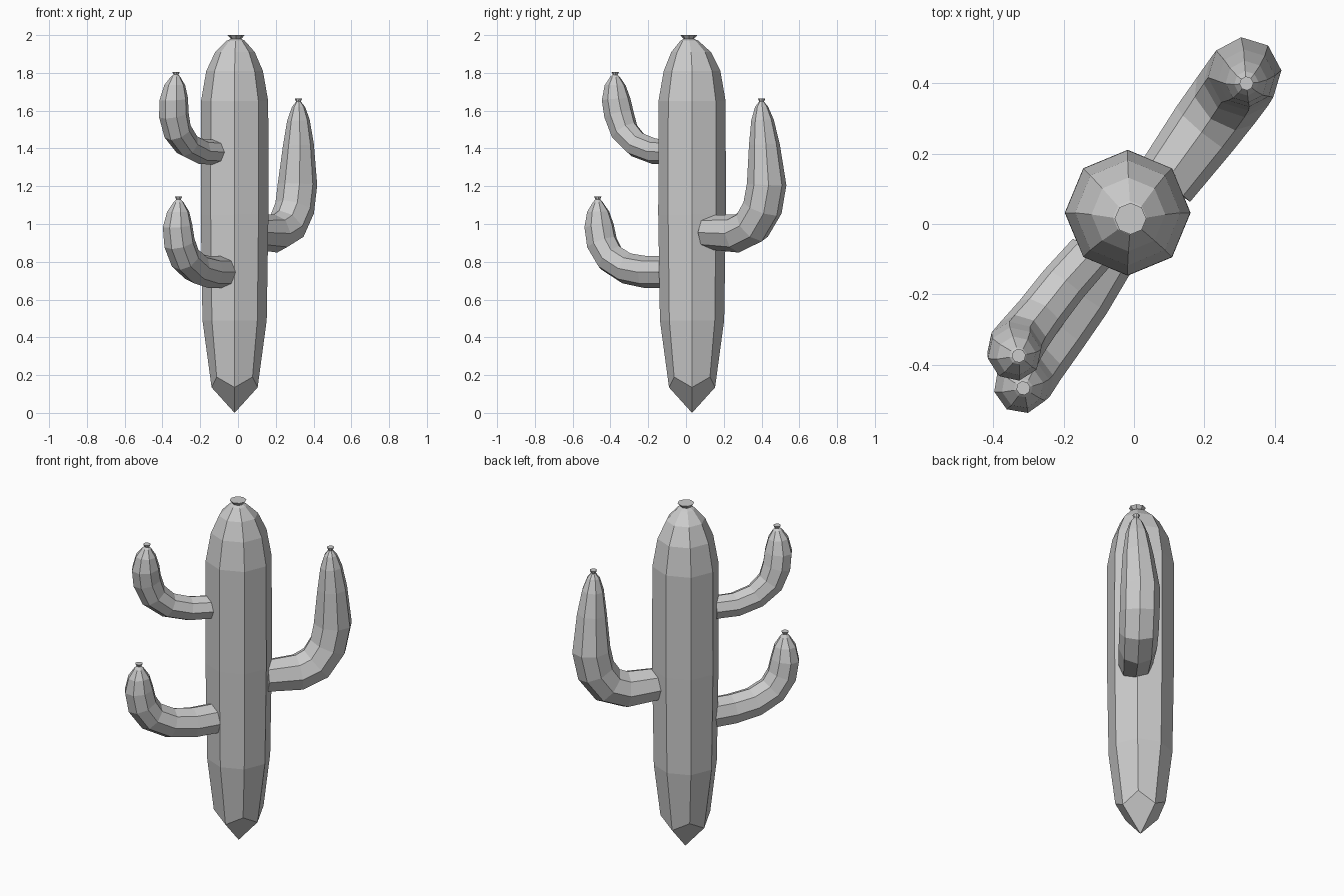
import bpy, bmesh, math
from mathutils import Vector

if "Cube" in bpy.data.objects:
    bpy.data.objects.remove(bpy.data.objects["Cube"])

SIDES = 8


def loft(bm, path, side, upright=False):
    """Skin octagonal rings along (x, y, z, radius) points; returns the rings."""
    pts = [Vector(p[:3]) for p in path]
    rings = []
    for i, p in enumerate(pts):
        a, b = pts[max(i - 1, 0)], pts[min(i + 1, len(pts) - 1)]
        t = Vector((0, 0, 1)) if upright else (b - a).normalized()
        n = t.cross(side).normalized()
        ring = []
        for k in range(SIDES):
            ang = 2 * math.pi * k / SIDES
            ring.append(bm.verts.new(p + path[i][3] * (math.cos(ang) * side + math.sin(ang) * n)))
        rings.append(ring)
    for r0, r1 in zip(rings, rings[1:]):
        for k in range(SIDES):
            j = (k + 1) % SIDES
            bm.faces.new((r0[k], r0[j], r1[j], r1[k]))
    bm.faces.new(rings[-1])
    return rings


def finish(bm, name):
    bmesh.ops.recalc_face_normals(bm, faces=bm.faces)
    me = bpy.data.meshes.new(name)
    bm.to_mesh(me)
    bm.free()
    bpy.context.collection.objects.link(bpy.data.objects.new(name, me))


# Trunk: tapered octagonal column with domed top and small flared crown
cx, cy = -0.018, 0.032
trunk = [(cx, cy, 0.135, 0.122), (cx, cy, 0.49, 0.17), (cx, cy, 1.05, 0.179),
         (cx, cy, 1.65, 0.178), (cx, cy, 1.81, 0.150), (-0.016, 0.027, 1.91, 0.105),
         (-0.012, 0.018, 1.97, 0.048), (-0.01, 0.015, 1.98, 0.028), (-0.01, 0.015, 2.0, 0.045)]
bm = bmesh.new()
base = loft(bm, trunk, Vector((1, 0, 0)), upright=True)[0]
# Pointed foot: four quads, the diagonal corners sit higher and wider
for v in base[1::2]:
    v.co.x = cx + (v.co.x - cx) * 1.1
    v.co.y = cy + (v.co.y - cy) * 1.1
    v.co.z = 0.19
tip = bm.verts.new((cx, cy, 0))
for k in range(0, SIDES, 2):
    bm.faces.new((tip, base[k], base[k + 1], base[(k + 2) % SIDES]))
finish(bm, "trunk")

# Arms: bent octagonal tubes, each with a flared tip
arms = {
    "right_arm": [(.09, .12, .955, .09), (.20, .27, .95, .102), (.26, .35, .99, .105),
                  (.30, .405, 1.085, .106), (.315, .427, 1.21, .105), (.32, .415, 1.42, .082),
                  (.32, .405, 1.55, .060), (.32, .40, 1.62, .035), (.32, .40, 1.648, .013),
                  (.32, .40, 1.665, .020)],
    "upper_left_arm": [(-.12, -.08, 1.38, .066), (-.20, -.17, 1.385, .068), (-.27, -.26, 1.42, .070),
                       (-.32, -.325, 1.49, .076), (-.34, -.355, 1.58, .080), (-.34, -.37, 1.66, .077),
                       (-.335, -.375, 1.735, .056), (-.33, -.375, 1.78, .025),
                       (-.328, -.375, 1.79, .013), (-.328, -.375, 1.805, .020)],
    "lower_left_arm": [(-.085, -.10, .745, .085), (-.15, -.21, .745, .085), (-.22, -.315, .765, .083),
                       (-.28, -.40, .82, .083), (-.31, -.445, .90, .084), (-.32, -.46, .99, .080),
                       (-.317, -.465, 1.065, .060), (-.315, -.467, 1.115, .027),
                       (-.315, -.467, 1.13, .013), (-.315, -.467, 1.145, .020)],
}
for name, path in arms.items():
    d = Vector(path[-1][:3]) - Vector(path[0][:3])
    bm = bmesh.new()
    rings = loft(bm, path, Vector((-d.y, d.x, 0)).normalized())
    bm.faces.new(rings[0])
    finish(bm, name)
